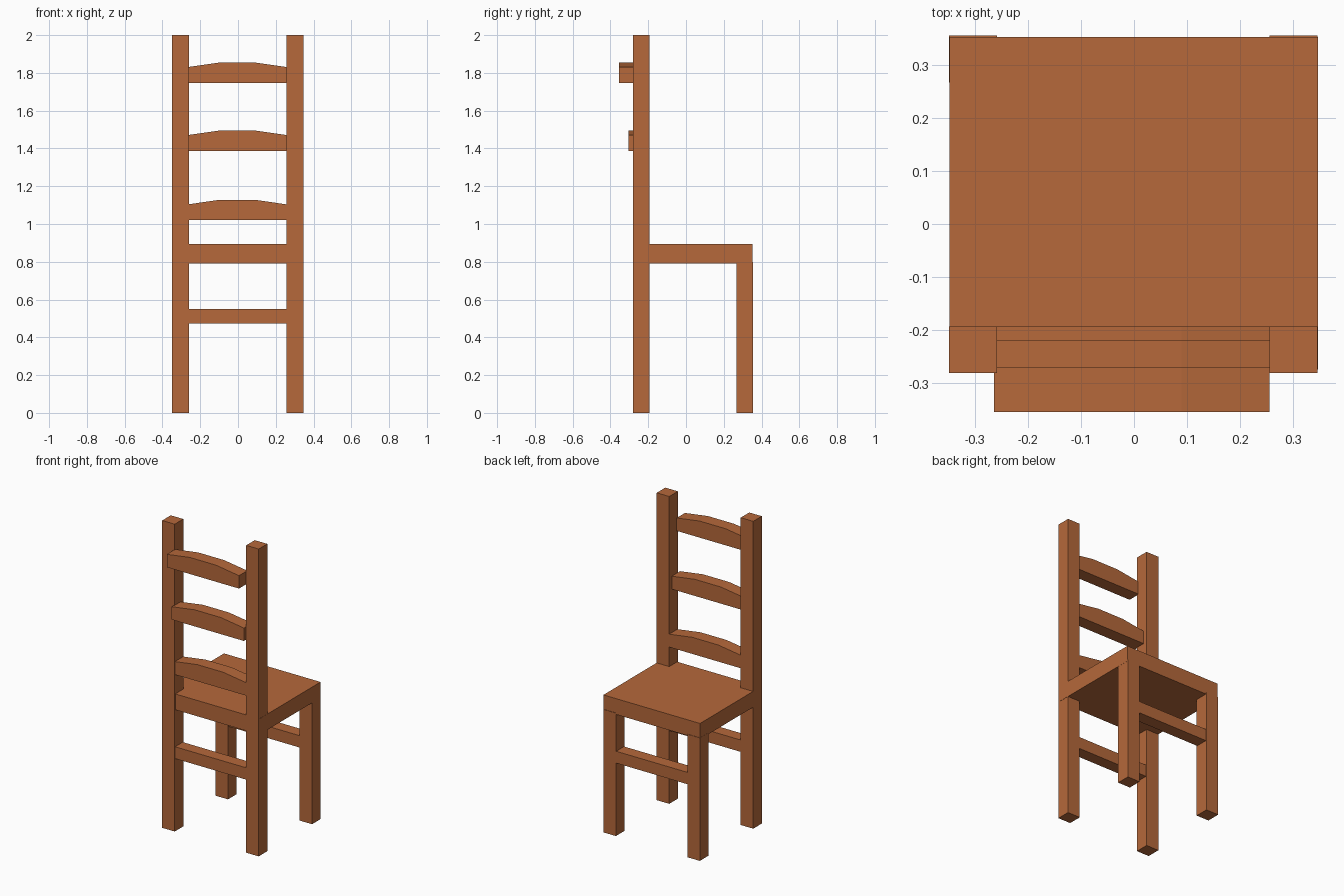
import bpy, bmesh

cube = bpy.data.objects.get("Cube")
if cube:
    bpy.data.objects.remove(cube, do_unlink=True)

wood = bpy.data.materials.new("warm_brown_wood")
wood.use_nodes = True
colour = (0.465, 0.14, 0.043, 1)
wood.diffuse_color = colour
wood.node_tree.nodes["Principled BSDF"].inputs["Base Color"].default_value = colour


def prism(name, outline, y0, y1):
    """Extrude an x-z outline from y0 to y1."""
    bm = bmesh.new()
    face = bm.faces.new([bm.verts.new((x, y0, z)) for x, z in outline])
    ext = bmesh.ops.extrude_face_region(bm, geom=[face])
    verts = [v for v in ext["geom"] if isinstance(v, bmesh.types.BMVert)]
    bmesh.ops.translate(bm, verts=verts, vec=(0, y1 - y0, 0))
    bmesh.ops.recalc_face_normals(bm, faces=bm.faces)
    mesh = bpy.data.meshes.new(name)
    bm.to_mesh(mesh)
    bm.free()
    mesh.materials.append(wood)
    obj = bpy.data.objects.new(name, mesh)
    bpy.context.collection.objects.link(obj)
    return obj


def box(name, x0, x1, y0, y1, z0, z1):
    return prism(name, [(x0, z0), (x1, z0), (x1, z1), (x0, z1)], y0, y1)


# Tall posts and short legs
for side, x0, x1 in (("right", -0.349, -0.259), ("left", 0.256, 0.346)):
    box(side + "_back_post", x0, x1, -0.281, -0.193, 0, 2)
    box(side + "_seat_leg", x0, x1, 0.267, 0.356, 0, 0.8)

# Seat slab, running between the posts
box("seat", -0.348, 0.347, -0.275, 0.353, 0.79, 0.893)

# Stretchers between each pair of legs
box("post_stretcher", -0.262, 0.258, -0.277, -0.198, 0.473, 0.55)
box("leg_stretcher", -0.262, 0.258, 0.271, 0.352, 0.473, 0.55)

# Arched back slats, stepping outwards towards the top
for name, z, y in (("lower", 1.02, -0.278), ("middle", 1.387, -0.305), ("top", 1.747, -0.355)):
    outline = [(-0.264, z), (0.256, z), (0.256, z + 0.084),
               (0.09, z + 0.108), (-0.098, z + 0.108), (-0.264, z + 0.084)]
    prism(name + "_back_slat", outline, y, y + 0.085)
